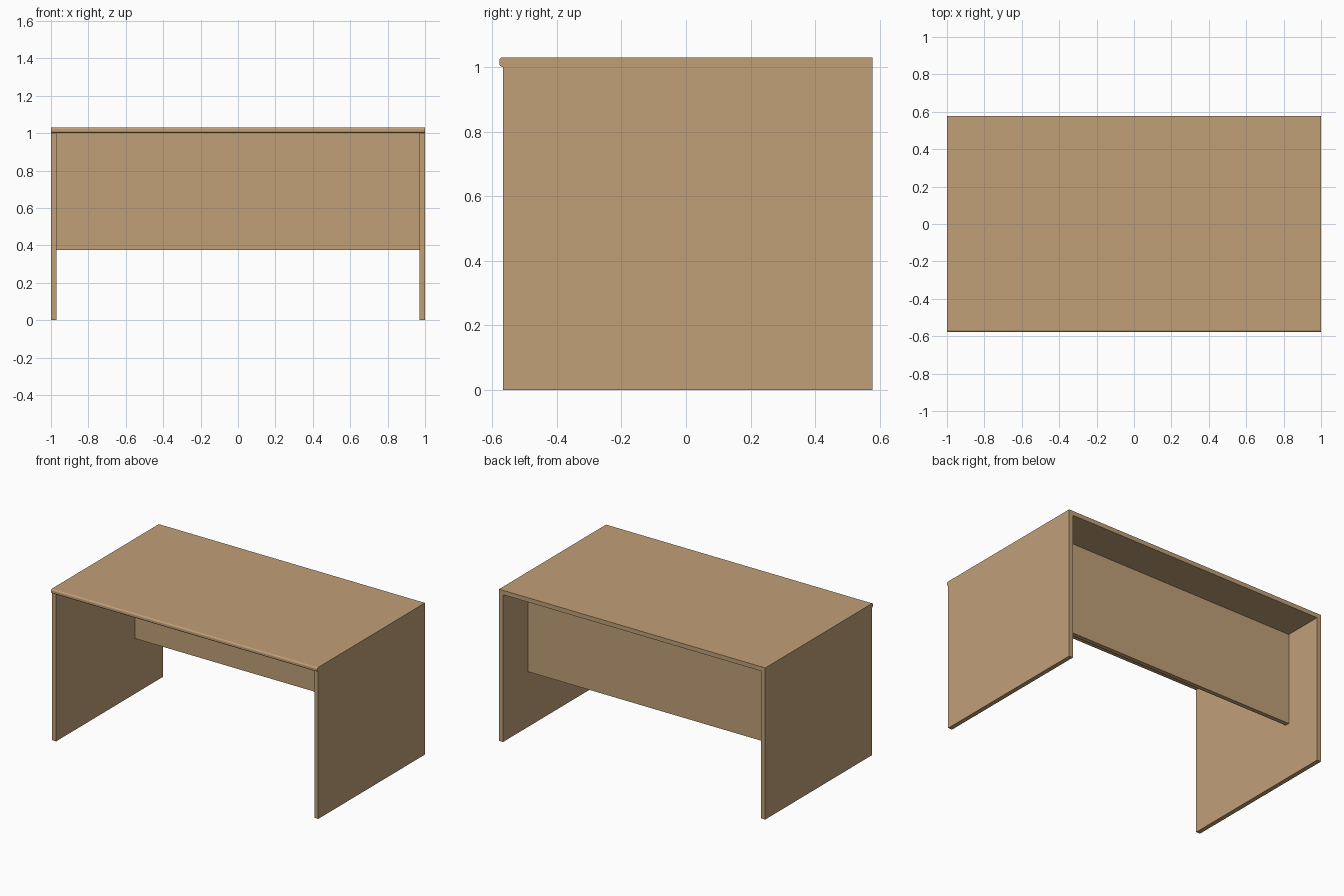
import bpy

if "Cube" in bpy.data.objects:
    bpy.data.objects.remove(bpy.data.objects["Cube"])

wood = bpy.data.materials.new("light_wood")
wood.diffuse_color = (0.533, 0.352, 0.188, 1)
wood.use_nodes = True
wood.node_tree.nodes["Principled BSDF"].inputs["Base Color"].default_value = wood.diffuse_color


def extrude_x(name, profile, x0, x1):
    """Prism with a (y, z) profile running from x0 to x1."""
    n = len(profile)
    verts = [(x, y, z) for x in (x0, x1) for y, z in profile]
    faces = [tuple(reversed(range(n))), tuple(range(n, 2 * n))]
    faces += [(i, (i + 1) % n, n + (i + 1) % n, n + i) for i in range(n)]
    mesh = bpy.data.meshes.new(name)
    mesh.from_pydata(verts, [], faces)
    mesh.materials.append(wood)
    obj = bpy.data.objects.new(name, mesh)
    bpy.context.collection.objects.link(obj)
    return obj


def rect(y0, y1, z0, z1):
    return [(y0, z0), (y1, z0), (y1, z1), (y0, z1)]


TOP, UNDER, BACK, T = 1.03, 1.0, 0.578, 0.03

# Desk top with a softened front edge
extrude_x("desk_top", [(-0.567, UNDER), (BACK, UNDER), (BACK, TOP), (-0.57, TOP),
                       (-0.576, 1.026), (-0.578, 1.021), (-0.578, 1.009),
                       (-0.575, 1.003)], -1, 1)

# Full-depth side panels
extrude_x("left_side_panel", rect(-0.567, BACK, 0, UNDER), -1, -1 + T)
extrude_x("right_side_panel", rect(-0.567, BACK, 0, UNDER), 1 - T, 1)

# Recessed panel between the sides
extrude_x("modesty_panel", rect(0.28, 0.31, 0.375, UNDER), -1 + T, 1 - T)
